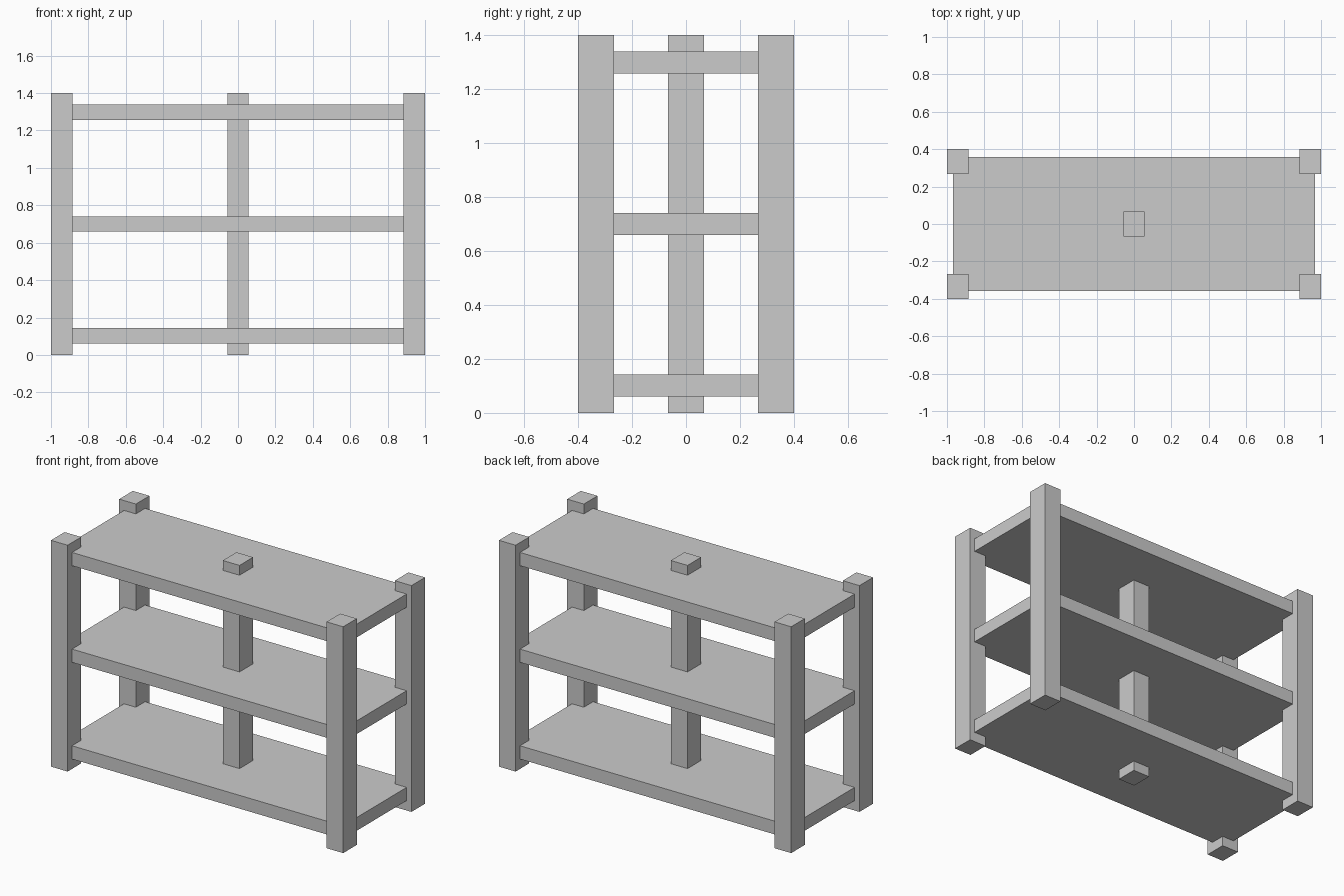
import bpy

if "Cube" in bpy.data.objects:
    bpy.data.objects.remove(bpy.data.objects["Cube"])


def box(name, center, size):
    bpy.ops.mesh.primitive_cube_add(size=1, location=center)
    ob = bpy.context.object
    ob.name = name
    ob.scale = size
    bpy.ops.object.transform_apply(location=False, rotation=False, scale=True)
    return ob


HEIGHT = 1.4
POST = (0.114, 0.133, HEIGHT)

# Four corner posts, flush with the outer extents
for side, sx in (("left", -1), ("right", 1)):
    for end, sy in (("front", -1), ("back", 1)):
        box(f"{end}_{side}_post",
            (sx * (1 - POST[0] / 2), sy * (0.4 - POST[1] / 2), HEIGHT / 2), POST)

# Central post running through all shelves
box("center_post", (0, 0, HEIGHT / 2), POST)

# Three shelves, set slightly inside the posts' outer faces
for name, z in (("bottom", 0.102), ("middle", 0.70), ("top", 1.298)):
    box(f"{name}_shelf", (0, 0, z), (1.934, 0.714, 0.082))
